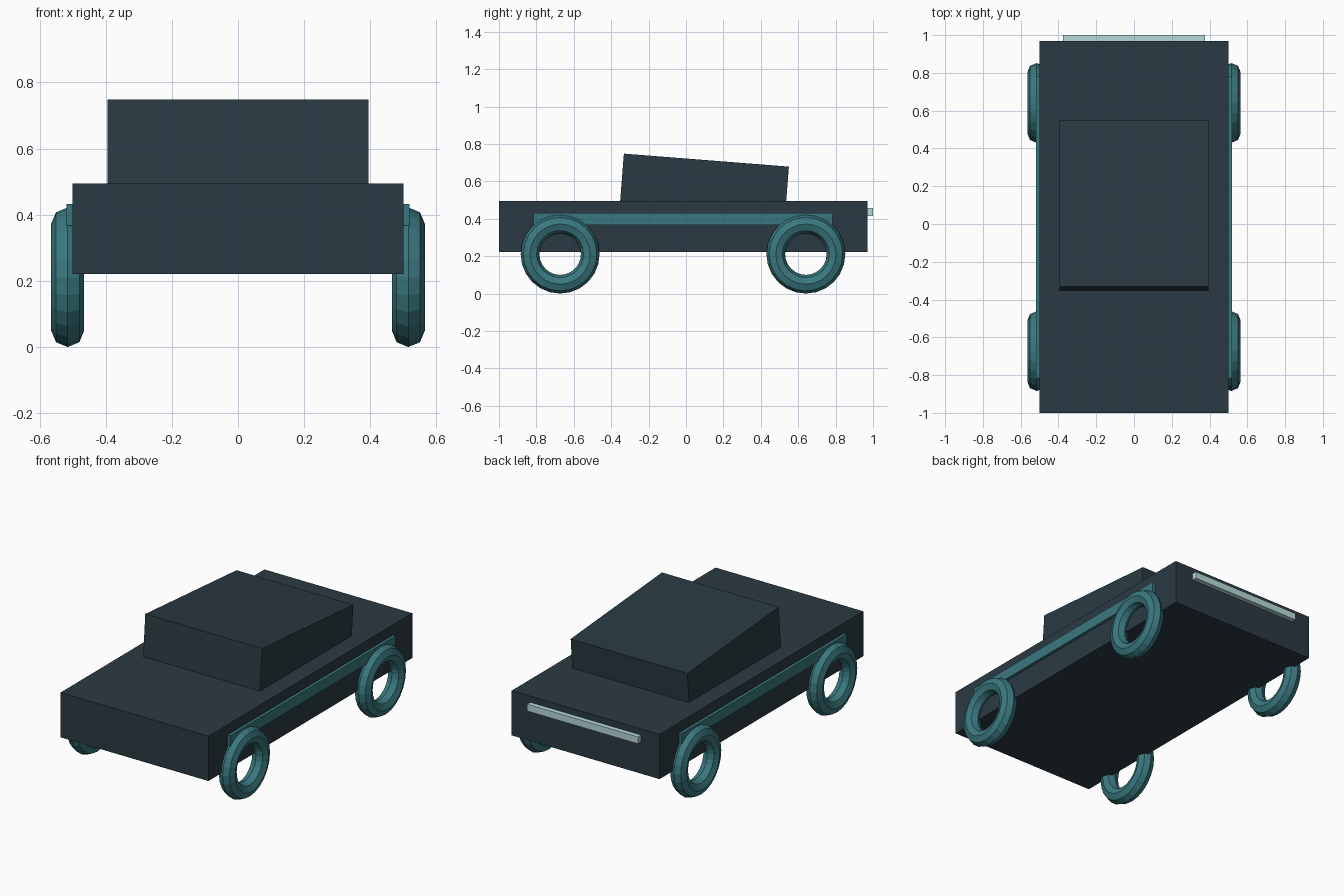
import bpy
from math import radians, pi

if "Cube" in bpy.data.objects:
    bpy.data.objects.remove(bpy.data.objects["Cube"])


def material(name, rgb):
    m = bpy.data.materials.new(name)
    m.diffuse_color = (*rgb, 1)
    m.use_nodes = True
    m.node_tree.nodes["Principled BSDF"].inputs["Base Color"].default_value = m.diffuse_color
    return m


DARK = material("dark_paint", (0.024, 0.042, 0.055))
TEAL = material("teal_trim", (0.042, 0.19, 0.215))
GLOW = material("pale_light", (0.47, 0.70, 0.70))


def box(name, lo, hi, mat):
    centre = [(a + b) / 2 for a, b in zip(lo, hi)]
    bpy.ops.mesh.primitive_cube_add(size=1, location=centre)
    ob = bpy.context.object
    ob.name = name
    ob.scale = [b - a for a, b in zip(lo, hi)]
    ob.data.materials.append(mat)
    return ob


# Main body slab
box("body", (-0.5, -1.0, 0.221), (0.5, 0.97, 0.495), DARK)

# Cabin, tipped down towards the rear and sunk into the body
cabin = box("cabin", (-0.395, -0.4425, 0.0), (0.395, 0.4425, 0.32), DARK)
cabin.rotation_euler.x = radians(-4.5)
cabin.location = (0, 0.0965, 0.554)

# Light bar across the back
box("rear_light_bar", (-0.375, 0.96, 0.415), (0.375, 1.0, 0.457), GLOW)

# Side strips and ring wheels, left and right
for side, s in (("left", -1), ("right", 1)):
    x0, x1 = sorted((s * 0.48, s * 0.518))
    box(f"{side}_side_strip", (x0, -0.815, 0.367), (x1, 0.783, 0.432), TEAL)
    for end, y in (("front", -0.673), ("rear", 0.641)):
        bpy.ops.mesh.primitive_torus_add(
            major_radius=0.161, minor_radius=0.05,
            major_segments=24, minor_segments=8,
            location=(s * 0.515, y, 0.211), rotation=(0, pi / 2, 0))
        wheel = bpy.context.object
        wheel.name = f"{end}_{side}_wheel"
        wheel.data.materials.append(TEAL)
